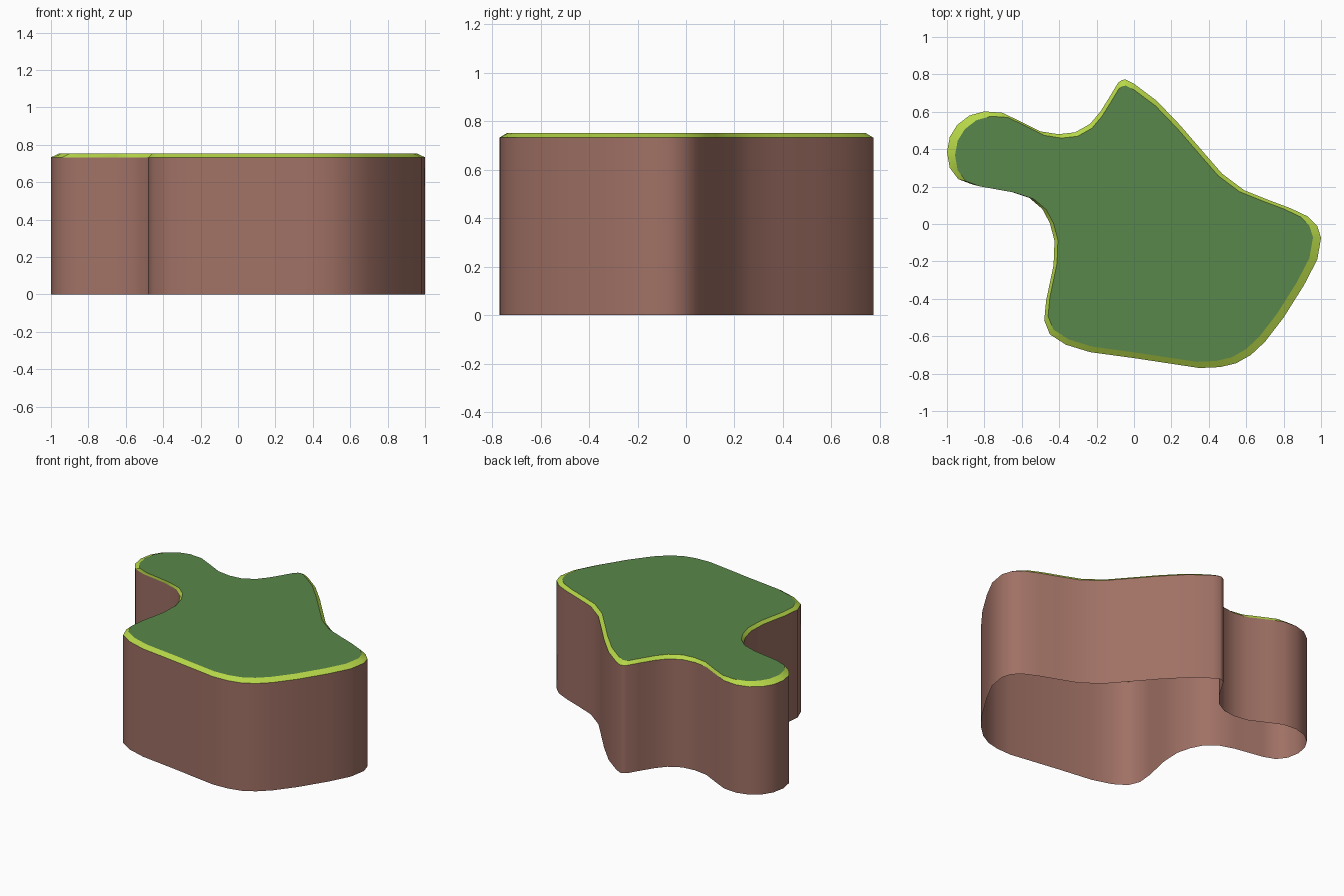
import bpy, bmesh, math

if "Cube" in bpy.data.objects:
    bpy.data.objects.remove(bpy.data.objects["Cube"])

# Plan outline of the island, clockwise from the northern tip
OUTLINE = [
    (-.045, .773), (0, .75), (.12, .66), (.245, .53), (.37, .385), (.47, .27),
    (.59, .18), (.715, .13), (.835, .085), (.93, .04), (.98, -.01), (1, -.075),
    (.98, -.19), (.91, -.325), (.80, -.50), (.70, -.63), (.625, -.70),
    (.545, -.745), (.46, -.765), (.35, -.77), (0, -.717), (-.235, -.685),
    (-.365, -.645), (-.45, -.59), (-.48, -.515), (-.47, -.41), (-.43, -.22),
    (-.425, -.09), (-.45, .005), (-.49, .08), (-.56, .14), (-.665, .175),
    (-.86, .21), (-.94, .24), (-.985, .30), (-1, .385), (-.985, .465),
    (-.945, .53), (-.88, .58), (-.80, .602), (-.705, .595), (-.61, .55),
    (-.50, .495), (-.405, .48), (-.315, .49), (-.235, .535), (-.18, .60),
    (-.13, .68), (-.085, .755), (-.065, .77)]
OUTLINE.reverse()  # counter-clockwise, so faces point outwards
WALL_TOP, TOP, TOP_SCALE = 0.733, 0.753, 0.957


def material(name, rgb):
    m = bpy.data.materials.new(name)
    m.diffuse_color = (*rgb, 1)
    m.use_nodes = True
    m.node_tree.nodes["Principled BSDF"].inputs["Base Color"].default_value = m.diffuse_color
    return m


earth = material("earth brown", (.352, .165, .130))
lime = material("lime rim", (.468, .680, .065))
grass = material("grass green", (.102, .242, .070))


def build(name, rings, cap, mat):
    """Skin between (scale, z) copies of the outline, or cap a single one."""
    bm = bmesh.new()
    loops = [[bm.verts.new((x * s, y * s, z)) for x, y in OUTLINE] for s, z in rings]
    n = len(OUTLINE)
    for a, b in zip(loops, loops[1:]):
        for i in range(n):
            j = (i + 1) % n
            bm.faces.new((a[i], a[j], b[j], b[i]))
    if cap:
        bm.faces.new(loops[-1])
    mesh = bpy.data.meshes.new(name)
    bm.to_mesh(mesh)
    bm.free()
    mesh.materials.append(mat)
    ob = bpy.data.objects.new(name, mesh)
    bpy.context.collection.objects.link(ob)
    bpy.ops.object.select_all(action='DESELECT')
    ob.select_set(True)
    bpy.context.view_layer.objects.active = ob
    bpy.ops.object.shade_smooth_by_angle(angle=math.radians(40))


# Cliff wall (open underneath), sloped rim, flat grass top
build("cliff_wall", [(1, 0), (1, WALL_TOP)], False, earth)
build("grass_rim", [(1, WALL_TOP), (TOP_SCALE, TOP)], False, lime)
build("grass_top", [(TOP_SCALE, TOP)], True, grass)
